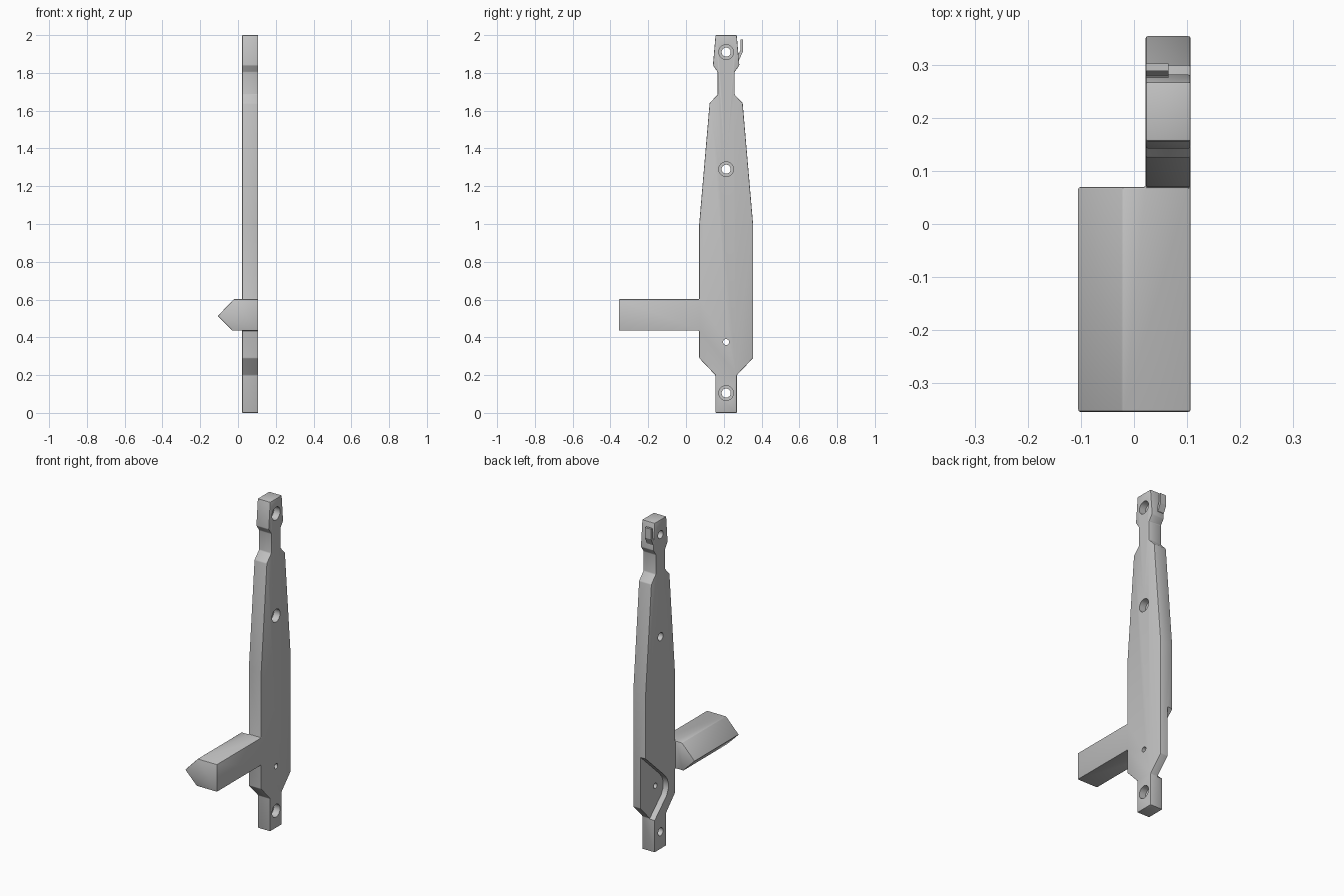
import bpy, bmesh, math

if "Cube" in bpy.data.objects:
    bpy.data.objects.remove(bpy.data.objects["Cube"])

grey = bpy.data.materials.new("plain_grey")
grey.diffuse_color = (0.55, 0.55, 0.55, 1)
grey.use_nodes = True
grey.node_tree.nodes["Principled BSDF"].inputs["Base Color"].default_value = grey.diffuse_color


def finish(name, bm):
    bmesh.ops.recalc_face_normals(bm, faces=bm.faces[:])
    me = bpy.data.meshes.new(name)
    bm.to_mesh(me)
    bm.free()
    me.materials.append(grey)
    ob = bpy.data.objects.new(name, me)
    bpy.context.collection.objects.link(ob)
    return ob


def prism(name, pts, axis, a, b):
    """Extrude a 2D outline along x (points are y,z) or y (points are x,z)."""
    bm = bmesh.new()

    def place(p, t):
        return (t, p[0], p[1]) if axis == "X" else (p[0], t, p[1])
    lo = [bm.verts.new(place(p, a)) for p in pts]
    hi = [bm.verts.new(place(p, b)) for p in pts]
    bm.faces.new(lo)
    bm.faces.new(hi[::-1])
    n = len(pts)
    for i in range(n):
        j = (i + 1) % n
        bm.faces.new((lo[i], lo[j], hi[j], hi[i]))
    return finish(name, bm)


def circle(y, z, r, n=32):
    return [(y + r * math.cos(2 * math.pi * i / n),
             z + r * math.sin(2 * math.pi * i / n)) for i in range(n)]


def apply_mod(ob, mod):
    bpy.context.view_layer.objects.active = ob
    bpy.ops.object.modifier_apply(modifier=mod.name)


def boolean(ob, other, op):
    m = ob.modifiers.new("bool", "BOOLEAN")
    m.operation, m.object, m.solver = op, other, "EXACT"
    apply_mod(ob, m)
    bpy.data.objects.remove(other, do_unlink=True)


X0, X1, YC = 0.022, 0.107, 0.2125

# Flat lever body: half outline (half width, height), mirrored about YC
half = [(0.057, 0), (0.057, 0.2), (0.1425, 0.29), (0.1425, 1.0), (0.0875, 1.64),
        (0.045, 1.685), (0.045, 1.805), (0.07, 1.84), (0.056, 2.0)]
outline = [(YC + w, z) for w, z in half] + [(YC - w, z) for w, z in half[::-1]]
body = prism("lever_body", outline, "X", X0, X1)

# Side arm with a pointed edge
arm = prism("side_arm", [(X1, 0.435), (X1, 0.602), (-0.022, 0.602),
                         (-0.107, 0.513), (-0.03, 0.435)], "Y", -0.355, 0.07)
boolean(body, arm, "UNION")

# Merge flat regions, then soften the edges slightly
bm = bmesh.new()
bm.from_mesh(body.data)
bmesh.ops.remove_doubles(bm, verts=bm.verts[:], dist=1e-5)
bmesh.ops.dissolve_limit(bm, angle_limit=0.01, verts=bm.verts[:], edges=bm.edges[:])
bm.to_mesh(body.data)
bm.free()
bev = body.modifiers.new("bevel", "BEVEL")
bev.width, bev.segments, bev.limit_method = 0.004, 2, "ANGLE"
bev.angle_limit = math.radians(30)
apply_mod(body, bev)

# Pocket in the left face, open to the back and lower slope
pocket = [(0.40, 0.643), (0.175, 0.435), (0.15, 0.405), (0.137, 0.37),
          (0.139, 0.335), (0.155, 0.302), (0.272, 0.192), (0.40, 0.192)]
boolean(body, prism("pocket_cutter", pocket, "X", -0.05, 0.057), "DIFFERENCE")

# Counterbored bolt holes and the small pin hole
for z in (0.105, 1.29, 1.91):
    boolean(body, prism("hole_cutter", circle(YC, z, 0.024), "X", -0.2, 0.3), "DIFFERENCE")
    boolean(body, prism("bore_cutter", circle(YC, z, 0.039), "X", 0.065, 0.3), "DIFFERENCE")
boolean(body, prism("pin_cutter", circle(YC, 0.375, 0.016, 24), "X", -0.2, 0.3), "DIFFERENCE")

# Small hook on the back of the head
prism("hook", [(0.268, 1.865), (0.282, 1.872), (0.303, 1.915), (0.303, 1.977),
               (0.289, 1.977), (0.289, 1.922), (0.280, 1.902), (0.268, 1.895)],
      "X", X0 + 0.001, 0.065)

# Smooth the holes while keeping corners sharp
for ob in list(bpy.context.collection.objects):
    bpy.ops.object.select_all(action="DESELECT")
    ob.select_set(True)
    bpy.context.view_layer.objects.active = ob
    bpy.ops.object.shade_smooth_by_angle(angle=math.radians(25))
